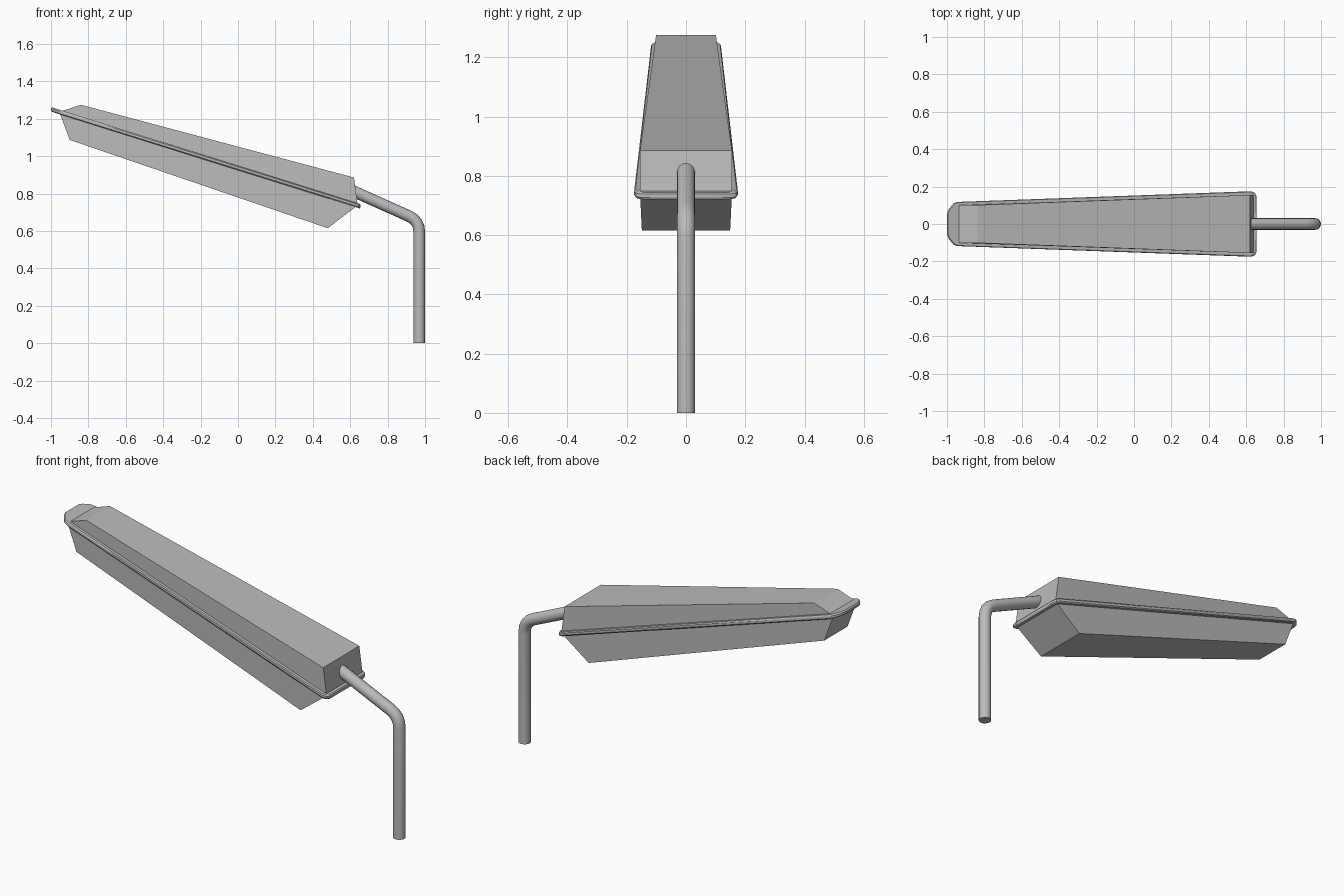
import bpy, bmesh, math
from mathutils import Vector

cube = bpy.data.objects.get("Cube")
if cube:
    bpy.data.objects.remove(cube, do_unlink=True)

grey = bpy.data.materials.new("painted_grey")
grey.use_nodes = True
grey.diffuse_color = (0.5, 0.5, 0.5, 1)
grey.node_tree.nodes["Principled BSDF"].inputs["Base Color"].default_value = (0.5, 0.5, 0.5, 1)


def finish(name, bm, angle=30):
    bmesh.ops.recalc_face_normals(bm, faces=bm.faces)
    mesh = bpy.data.meshes.new(name)
    bm.to_mesh(mesh)
    bm.free()
    obj = bpy.data.objects.new(name, mesh)
    bpy.context.collection.objects.link(obj)
    mesh.materials.append(grey)
    bpy.ops.object.select_all(action='DESELECT')
    obj.select_set(True)
    bpy.context.view_layer.objects.active = obj
    bpy.ops.object.shade_smooth_by_angle(angle=math.radians(angle))
    return obj


def loft(bm, rings):
    """Skin closed rings of points and cap both ends."""
    loops = [[bm.verts.new(p) for p in ring] for ring in rings]
    n = len(loops[0])
    for a, b in zip(loops, loops[1:]):
        for i in range(n):
            j = (i + 1) % n
            bm.faces.new((a[i], a[j], b[j], b[i]))
    bm.faces.new(loops[0])
    bm.faces.new(loops[-1])


def seam(x):
    """Height of the sloping joint between the two housing halves."""
    return 0.937 - 0.312 * x


def housing(name, profile):
    """Box with a side profile of (x, z, half width), flat vertical sides."""
    bm = bmesh.new()
    loft(bm, [[(x, side * w, z) for x, z, w in profile] for side in (-1, 1)])
    finish(name, bm)


# Lamp housing above and below the seam
housing("upper_housing", [(-0.955, 1.236, 0.1), (-0.84, 1.275, 0.101),
                          (0.62, 0.886, 0.155), (0.64, seam(0.64), 0.155)])
housing("lower_cover", [(-0.955, 1.236, 0.1), (0.64, seam(0.64), 0.155),
                        (0.48, 0.615, 0.149), (-0.9, 1.087, 0.1)])

# Rim flange around the seam, with clipped tip and softened edge
half = [(-1, 0.055), (-0.99, 0.08), (-0.965, 0.11), (-0.945, 0.118),
        (0.625, 0.175), (0.645, 0.168), (0.655, 0.15)]
outline = half + [(x, -y) for x, y in reversed(half)]


def rim_ring(offset, inset):
    return [(x * (1 - inset), y * (1 - 4 * inset), seam(x) + offset)
            for x, y in outline]


bm = bmesh.new()
loft(bm, [rim_ring(-0.012, 0.006), rim_ring(-0.006, 0),
          rim_ring(0.006, 0), rim_ring(0.012, 0.006)])
finish("rim_flange", bm)

# Bent tube: upright post, rounded elbow, sloping arm
start, corner, end = Vector((0.969, 0, 0)), Vector((0.969, 0, 0.655)), Vector((0.56, 0, 0.838))
a = corner + (start - corner).normalized() * 0.06
b = corner + (end - corner).normalized() * 0.06
bend = [a.lerp(corner, t).lerp(corner.lerp(b, t), t) for t in (0, 0.25, 0.5, 0.75, 1)]
path = [start] + bend + [end]
rings = []
for i, p in enumerate(path):
    d = (path[min(i + 1, len(path) - 1)] - path[max(i - 1, 0)]).normalized()
    if i == 1:
        d = Vector((0, 0, 1))
    elif i == len(path) - 2:
        d = (end - corner).normalized()
    across = Vector((0, 1, 0))
    up = d.cross(across)
    rings.append([p + 0.031 * (math.cos(t) * across + math.sin(t) * up)
                  for t in (math.tau * k / 16 for k in range(16))])
bm = bmesh.new()
loft(bm, rings)
finish("bent_post", bm, 40)
